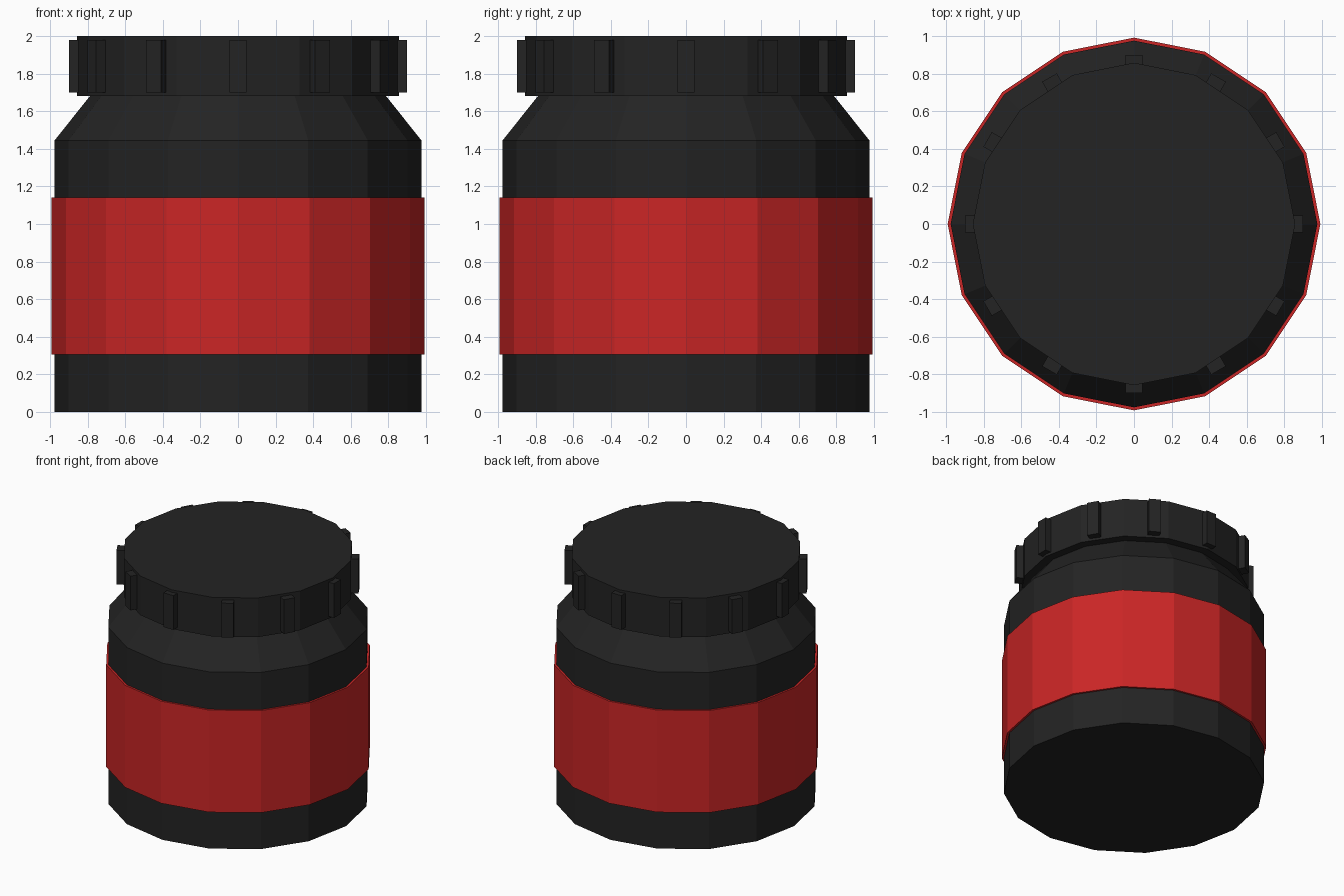
import bpy, bmesh, math
from mathutils import Matrix

if "Cube" in bpy.data.objects:
    bpy.data.objects.remove(bpy.data.objects["Cube"])

SIDES = 16


def material(name, rgb):
    m = bpy.data.materials.new(name)
    m.diffuse_color = (*rgb, 1)
    m.use_nodes = True
    m.node_tree.nodes["Principled BSDF"].inputs["Base Color"].default_value = m.diffuse_color
    return m


black = material("black plastic", (0.0170, 0.0170, 0.0170))
red = material("red label", (0.590, 0.019, 0.019))


def finish(name, bm, mat):
    bmesh.ops.recalc_face_normals(bm, faces=bm.faces)
    mesh = bpy.data.meshes.new(name)
    bm.to_mesh(mesh)
    bm.free()
    mesh.materials.append(mat)
    ob = bpy.data.objects.new(name, mesh)
    bpy.context.collection.objects.link(ob)
    return ob


def turned(name, profile, mat, closed=False):
    """Spin a (radius, z) profile; open profiles get flat end caps."""
    bm = bmesh.new()
    rings = [[bm.verts.new((r * math.cos(a), r * math.sin(a), z))
              for a in (2 * math.pi * i / SIDES for i in range(SIDES))]
             for r, z in profile]
    pairs = list(zip(rings, rings[1:]))
    if closed:
        pairs.append((rings[-1], rings[0]))
    else:
        bm.faces.new(rings[0])
        bm.faces.new(rings[-1])
    for lo, hi in pairs:
        for i in range(SIDES):
            j = (i + 1) % SIDES
            bm.faces.new((lo[i], lo[j], hi[j], hi[i]))
    return finish(name, bm, mat)


# Jar body with sloped shoulder and a neck hidden inside the lid
turned("jar_body", [(0.976, 0), (0.976, 1.445), (0.785, 1.685), (0.785, 1.75)], black)

# Label sleeve wrapped around the body
turned("label_band", [(0.97, 0.305), (0.992, 0.305), (0.992, 1.14), (0.97, 1.14)],
       red, closed=True)

# Screw lid
turned("lid", [(0.858, 1.68), (0.858, 2.0)], black)

# Grip ribs around the lid
bm = bmesh.new()
for i in range(12):
    m = (Matrix.Rotation(i * math.pi / 6, 4, 'Z')
         @ Matrix.Translation((0.855, 0, 1.84))
         @ Matrix.Diagonal((0.09, 0.09, 0.28, 1)))
    bmesh.ops.create_cube(bm, size=1, matrix=m)
finish("lid_grip_ribs", bm, black)
